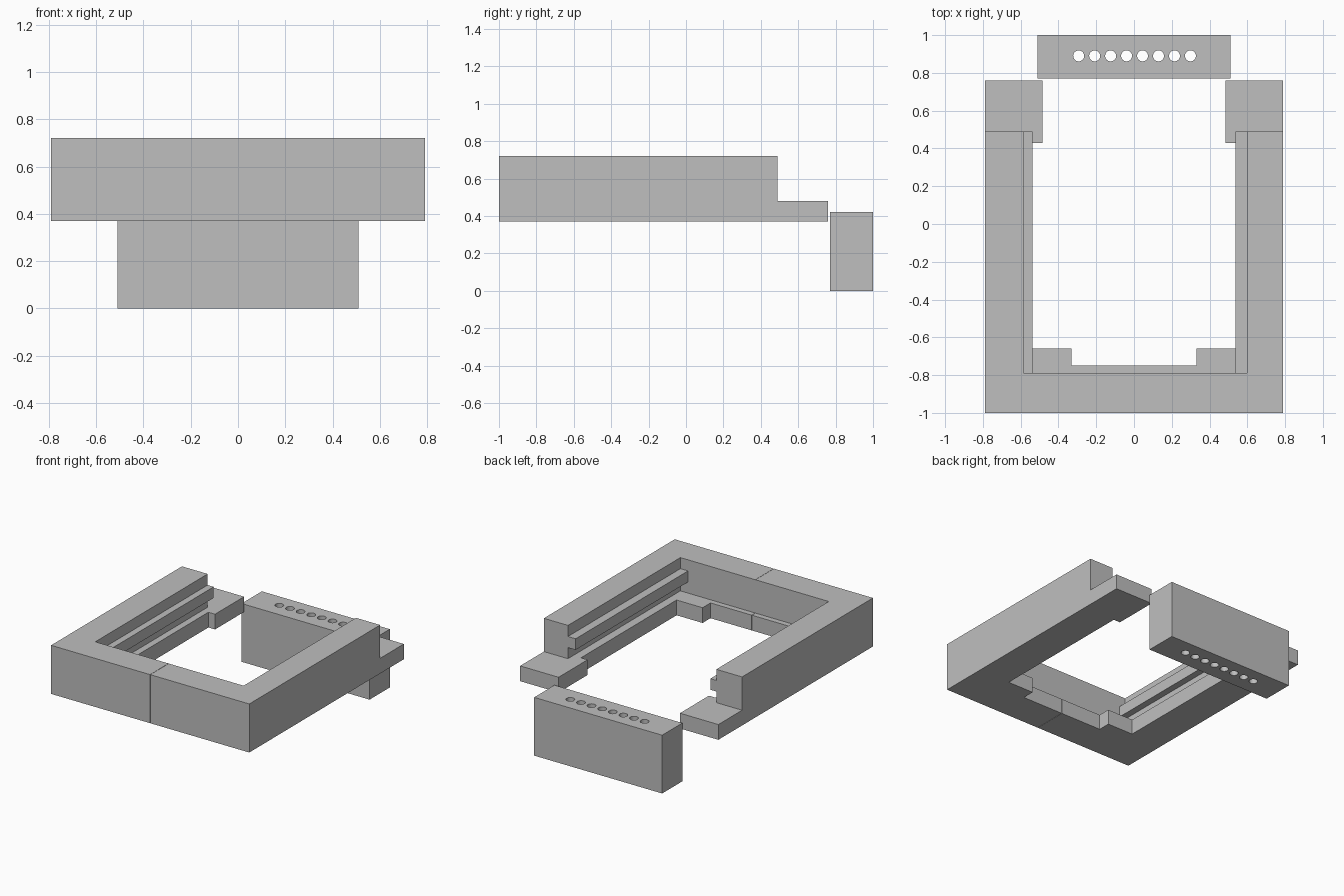
import bpy, bmesh, math

if "Cube" in bpy.data.objects:
    bpy.data.objects.remove(bpy.data.objects["Cube"])

grey = bpy.data.materials.new("plain grey")
grey.diffuse_color = (0.52, 0.52, 0.52, 1)
grey.use_nodes = True
grey.node_tree.nodes["Principled BSDF"].inputs["Base Color"].default_value = grey.diffuse_color


def prism(name, outline, z0, z1):
    """Extrude a flat outline from z0 up to z1."""
    bm = bmesh.new()
    face = bm.faces.new([bm.verts.new((x, y, z0)) for x, y in outline])
    top = bmesh.ops.extrude_face_region(bm, geom=[face])["geom"]
    verts = [v for v in top if isinstance(v, bmesh.types.BMVert)]
    bmesh.ops.translate(bm, verts=verts, vec=(0, 0, z1 - z0))
    bmesh.ops.recalc_face_normals(bm, faces=bm.faces)
    mesh = bpy.data.meshes.new(name)
    bm.to_mesh(mesh)
    bm.free()
    mesh.materials.append(grey)
    obj = bpy.data.objects.new(name, mesh)
    bpy.context.collection.objects.link(obj)
    return obj


def combine(target, helper, operation):
    """Apply a boolean and discard the helper."""
    helper.hide_render = True
    mod = target.modifiers.new("cut", "BOOLEAN")
    mod.object, mod.operation, mod.solver = helper, operation, "EXACT"
    bpy.context.view_layer.objects.active = target
    bpy.ops.object.modifier_apply(modifier=mod.name)
    bpy.data.objects.remove(helper)


def frame_half(name, s, opening):
    """Half of the open frame: s is the side, opening the wall's inner x."""
    def side(points):
        return [(s * x, y) for x, y in points]

    seam, outer, rail = 0.001, 0.79, 0.537
    # Bottom plate with corner pad, narrow ledge and end tab
    body = prism(name, side([
        (seam, -1), (outer, -1), (outer, 0.76), (0.484, 0.76), (0.484, 0.43),
        (rail, 0.43), (rail, -0.66), (0.33, -0.66), (0.33, -0.75),
        (seam, -0.75)]), 0.37, 0.48)
    # Tall outer wall
    combine(body, prism("wall", side([
        (seam, -1), (outer, -1), (outer, 0.49), (opening, 0.49),
        (opening, -0.79), (seam, -0.79)]), 0.37, 0.72), "UNION")
    # Guide rail along the inside of the arm
    combine(body, prism("rail", side([
        (rail, -0.80), (0.65, -0.80), (0.65, 0.49), (rail, 0.49)]),
        0.56, 0.64), "UNION")


frame_half("frame_left", -1, 0.585)
frame_half("frame_right", 1, 0.598)

# Separate rear block with a row of through holes
block = prism("rear_block", [(-0.51, 0.77), (0.51, 0.77), (0.51, 1), (-0.51, 1)],
              0, 0.42)
for i in range(8):
    cx = 0.003 + (i - 3.5) * 0.0845
    ring = [(cx + 0.029 * math.cos(a * math.tau / 32),
             0.89 + 0.029 * math.sin(a * math.tau / 32)) for a in range(32)]
    combine(block, prism("hole_cutter", ring, -0.1, 0.6), "DIFFERENCE")
